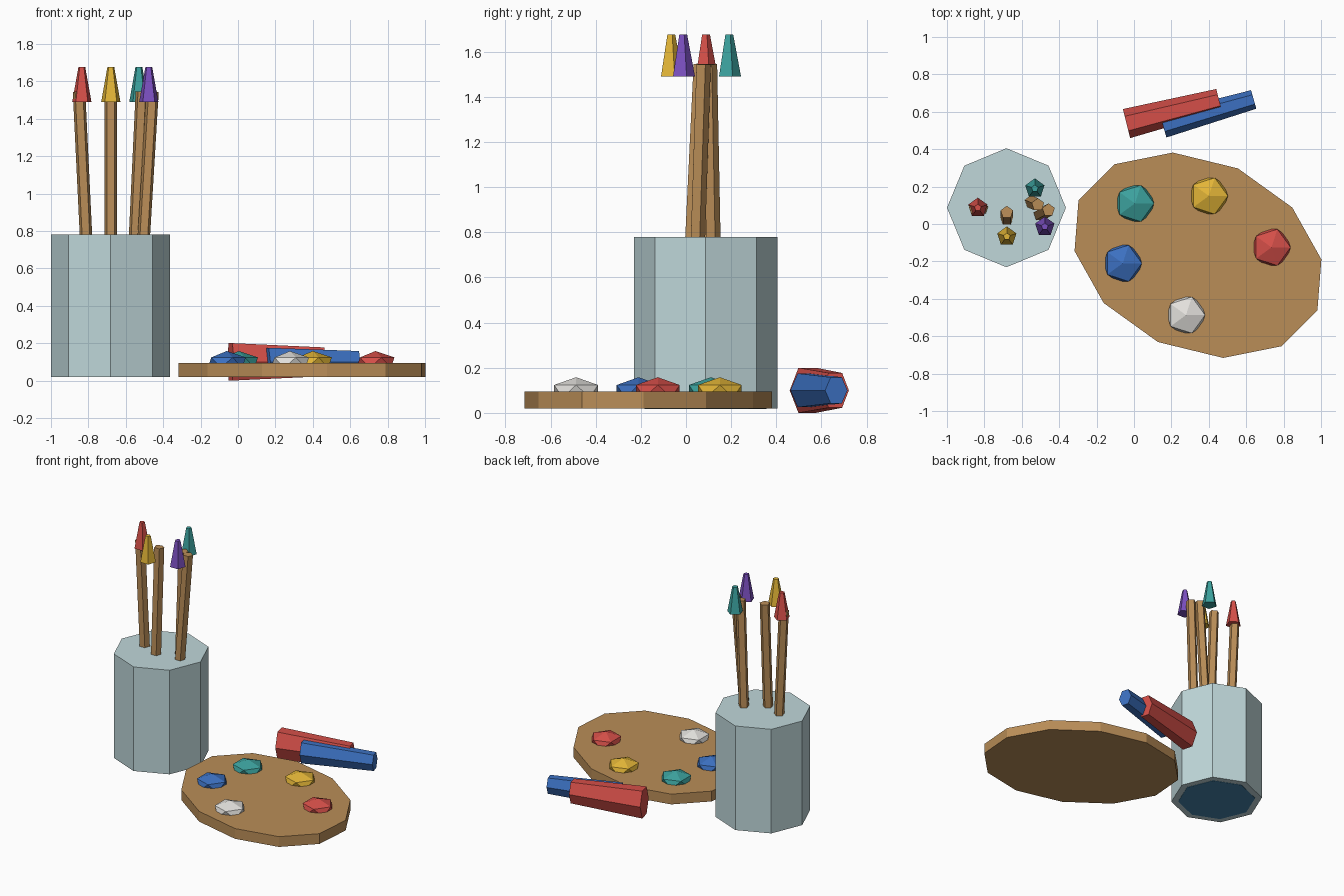
import bpy, bmesh
from mathutils import Vector, Matrix

if "Cube" in bpy.data.objects:
    bpy.data.objects.remove(bpy.data.objects["Cube"])

UP = Vector((0, 0, 1))
mats = {}


def material(name, rgb):
    """Material from 0-255 display colour."""
    if name not in mats:
        m = bpy.data.materials.new(name)
        m.diffuse_color = [(c / 255) ** 2.2 for c in rgb] + [1]
        m.use_nodes = True
        m.node_tree.nodes["Principled BSDF"].inputs["Base Color"].default_value = m.diffuse_color
        mats[name] = m
    return mats[name]


COLOURS = {
    "glass": (190, 214, 217), "water": (70, 130, 170), "wood": (184, 140, 88),
    "red": (212, 80, 74), "yellow": (226, 180, 58), "teal": (62, 160, 156),
    "purple": (122, 80, 190), "blue": (62, 112, 192), "white": (226, 224, 220),
}


def finish(name, bm, colour):
    bmesh.ops.recalc_face_normals(bm, faces=bm.faces)
    mesh = bpy.data.meshes.new(name)
    bm.to_mesh(mesh)
    bm.free()
    mesh.materials.append(material(colour, COLOURS[colour]))
    obj = bpy.data.objects.new(name, mesh)
    bpy.context.collection.objects.link(obj)
    return obj


def frustum(name, p0, p1, r0, r1, sides, colour, scale=(1, 1), rot=None):
    """Capped prism or cone from p0 to p1; scale squashes its cross-section."""
    p0, p1 = Vector(p0), Vector(p1)
    d = p1 - p0
    if rot is None:
        rot = UP.rotation_difference(d).to_matrix()
    bm = bmesh.new()
    bmesh.ops.create_cone(bm, cap_ends=True, segments=sides,
                          radius1=r0, radius2=r1, depth=d.length)
    squash = Matrix.Diagonal((scale[0], scale[1], 1, 1))
    bm.transform(Matrix.Translation((p0 + p1) / 2) @ rot.to_4x4() @ squash)
    return finish(name, bm, colour)


# Water jar
frustum("jar", (-.682, .087, .02), (-.682, .087, .78), .318, .318, 8, "glass")
frustum("jar_water", (-.682, .087, .018), (-.682, .087, .6), .27, .27, 8, "water")

# Brush handles: position at the jar rim and at the top end
handles = [((-.813, .085), (-.85, .085)), ((-.68, .025), (-.68, .062)),
           ((-.55, .118), (-.514, .103)), ((-.503, .05), (-.457, .075))]
for i, (rim, top) in enumerate(handles, 1):
    a, b = Vector((*rim, .78)), Vector((*top, 1.545))
    frustum(f"brush_handle_{i}", a + (a - b) * .5, b, .035, .035, 5, "wood")

# Brush tips
tips = [("red", -.835, .087), ("yellow", -.68, -.067),
        ("teal", -.53, .19), ("purple", -.477, -.014)]
for colour, x, y in tips:
    frustum(f"brush_tip_{colour}", (x, y, 1.49), (x, y, 1.677),
            .054, .019, 5, colour)

# Oval palette board
frustum("palette", (.342, -.167, .02), (.342, -.167, .095), 1, 1, 12, "wood",
        scale=(.703, .511), rot=Matrix.Rotation(-.431, 3, 'Z'))

# Paint blobs
blobs = [("teal", .005, .11), ("yellow", .40, .15), ("red", .735, -.125),
         ("blue", -.06, -.21), ("white", .278, -.487)]
for colour, x, y in blobs:
    bm = bmesh.new()
    bmesh.ops.create_icosphere(bm, subdivisions=1, radius=1)
    bm.transform(Matrix.Translation((x, y, .096))
                 @ Matrix.Diagonal((.114, .114, .062, 1)))
    finish(f"paint_blob_{colour}", bm, colour)

# Paint tubes: tapered six-sided bodies lying behind the palette
tubes = [("red", (-.04, .537), (.455, .662), .08, .1),
         ("blue", (.155, .527), (.64, .666), .067, .075)]
for colour, a, b, half_width, half_height in tubes:
    a, b = Vector((*a, .1)), Vector((*b, .1))
    d = (b - a).normalized()
    rot = Matrix((UP, d.cross(UP), d)).transposed()
    frustum(f"paint_tube_{colour}", a, b, 1, .77, 6, colour,
            scale=(half_height / .866, half_width), rot=rot)
